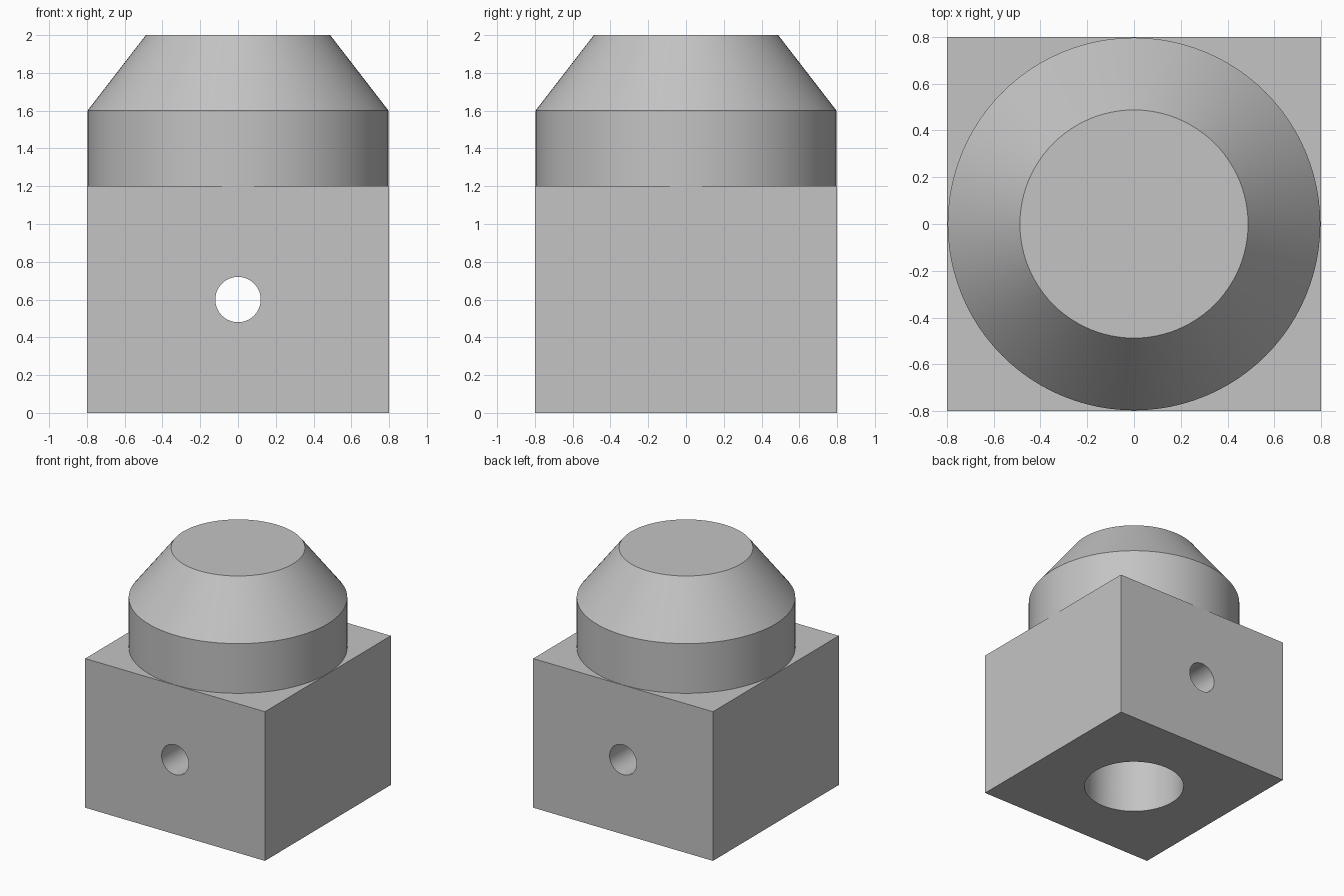
import bpy
import math

cube = bpy.data.objects.get("Cube")
if cube:
    bpy.data.objects.remove(cube, do_unlink=True)

grey = bpy.data.materials.new("plain_grey")
grey.use_nodes = True
colour = (0.55, 0.55, 0.55, 1)
grey.diffuse_color = colour
grey.node_tree.nodes["Principled BSDF"].inputs["Base Color"].default_value = colour


def finish(name):
    obj = bpy.context.object
    obj.name = name
    obj.data.materials.append(grey)
    return obj


def cone(name, r1, r2, z1, z2):
    bpy.ops.mesh.primitive_cone_add(vertices=96, radius1=r1, radius2=r2,
                                    depth=z2 - z1, location=(0, 0, (z1 + z2) / 2))
    return finish(name)


def boolean(target, tool, operation):
    mod = target.modifiers.new(tool.name, "BOOLEAN")
    mod.operation = operation
    mod.solver = "EXACT"
    mod.object = tool
    bpy.context.view_layer.objects.active = target
    bpy.ops.object.modifier_apply(modifier=mod.name)
    bpy.data.objects.remove(tool, do_unlink=True)


# Square base block
bpy.ops.mesh.primitive_cube_add(size=1, location=(0, 0, 0.6))
body = finish("base_block")
body.scale = (1.6, 1.6, 1.2)
bpy.ops.object.transform_apply(location=True, rotation=False, scale=True)

# Vertical bore from below, and cross hole from front to back
boolean(body, cone("bore_cutter", 0.375, 0.375, -0.2, 1.2 - 0.001), "DIFFERENCE")
bpy.ops.mesh.primitive_cylinder_add(vertices=64, radius=0.12, depth=2,
                                    location=(0, 0, 0.6), rotation=(math.pi / 2, 0, 0))
boolean(body, finish("cross_hole_cutter"), "DIFFERENCE")

# Round collar with tapered top
collar = cone("round_collar", 0.797, 0.797, 1.2, 1.6)
cap = cone("tapered_cap", 0.797, 0.488, 1.6, 2.0)

# Remove the hidden faces where the parts meet
for obj, side in ((collar, 0), (cap, -1)):
    import bmesh
    bm = bmesh.new()
    bm.from_mesh(obj.data)
    ends = [f for f in bm.faces if abs(f.normal.z) > 0.99
            and (side == 0 or f.normal.z < 0)]
    bmesh.ops.delete(bm, geom=ends, context="FACES")
    bm.to_mesh(obj.data)
    bm.free()

# Smooth round walls, crisp edges
for obj in (body, collar, cap):
    bpy.ops.object.select_all(action="DESELECT")
    obj.select_set(True)
    bpy.context.view_layer.objects.active = obj
    bpy.ops.object.shade_smooth_by_angle(angle=math.radians(30))
